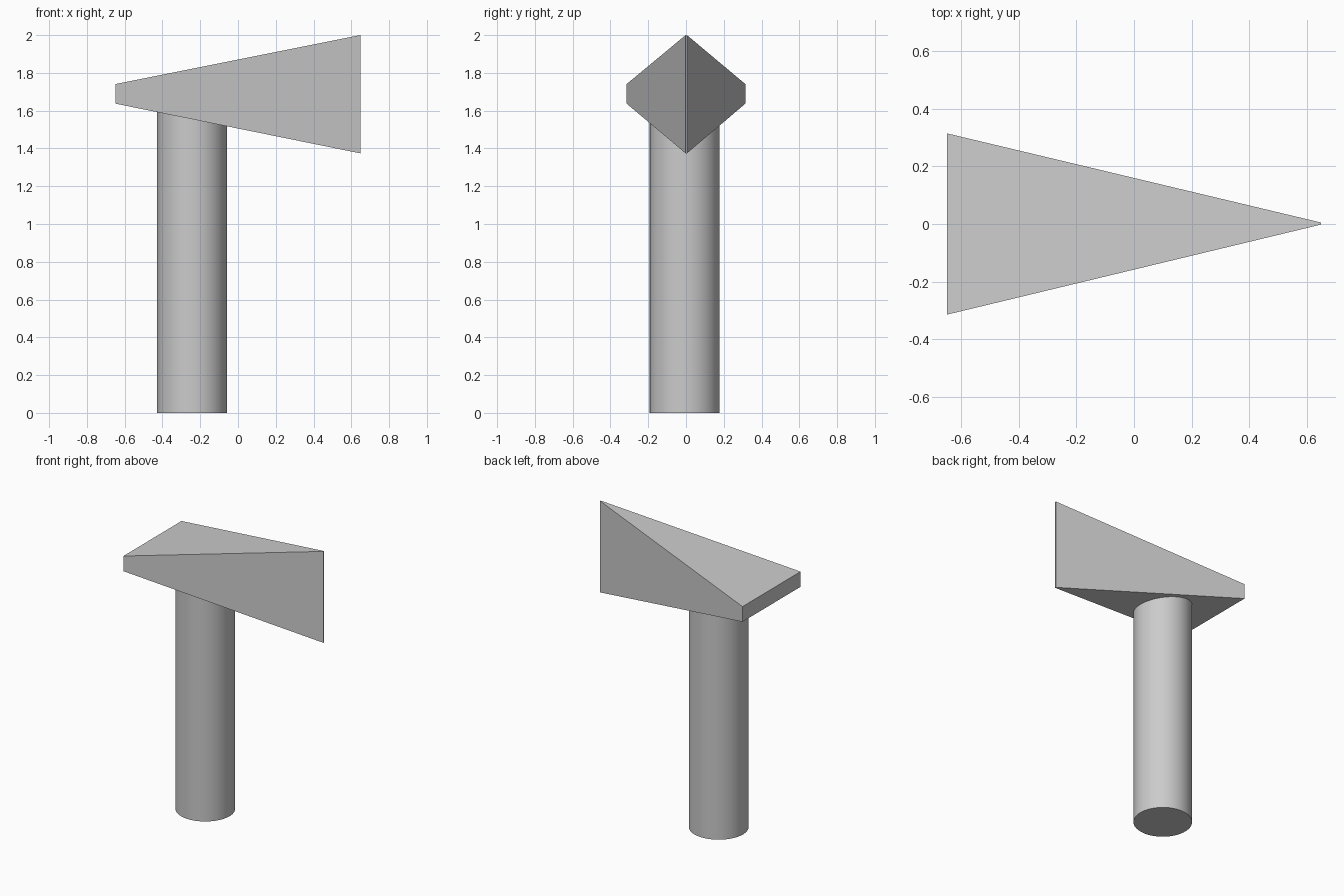
import bpy
import bmesh

if "Cube" in bpy.data.objects:
    bpy.data.objects.remove(bpy.data.objects["Cube"])


def add_object(name, bm):
    bmesh.ops.recalc_face_normals(bm, faces=bm.faces[:])
    mesh = bpy.data.meshes.new(name)
    bm.to_mesh(mesh)
    bm.free()
    obj = bpy.data.objects.new(name, mesh)
    bpy.context.collection.objects.link(obj)
    return obj


def rectangle(bm, x, y0, y1, z0, z1):
    return [bm.verts.new((x, y, z)) for y, z in
            ((y0, z0), (y1, z0), (y1, z1), (y0, z1))]


# Wedge head: a wide flat end lofted to a tall thin blade
bm = bmesh.new()
wide_end = rectangle(bm, -0.648, -0.314, 0.314, 1.637, 1.741)
blade_end = rectangle(bm, 0.648, -0.002, 0.005, 1.374, 2.0)
bm.faces.new(wide_end)
bm.faces.new(blade_end)
for i in range(4):
    j = (i + 1) % 4
    bm.faces.new((wide_end[i], wide_end[j], blade_end[j], blade_end[i]))
add_object("wedge_head", bm)

# Round handle, its top tucked just inside the head
TOP = 1.6
bpy.ops.mesh.primitive_cylinder_add(vertices=64, radius=0.185, depth=TOP,
                                    location=(-0.243, -0.007, TOP / 2))
bpy.context.object.name = "handle"
bpy.ops.object.shade_smooth_by_angle()
